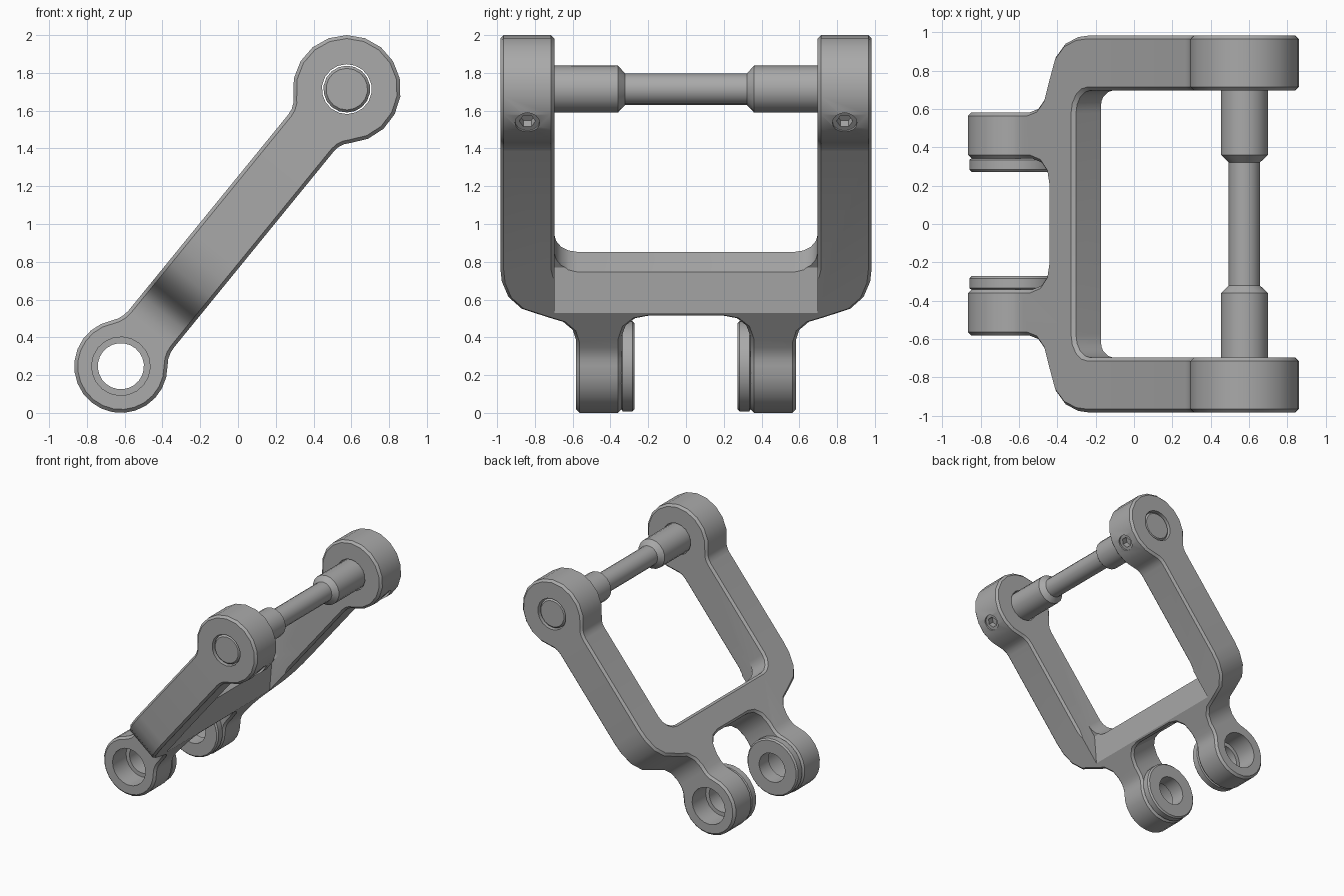
import bpy, bmesh, math
from mathutils import Vector

cube = bpy.data.objects.get("Cube")
if cube:
    bpy.data.objects.remove(cube, do_unlink=True)

grey = bpy.data.materials.new("machined grey")
grey.use_nodes = True
grey.diffuse_color = (0.4, 0.4, 0.4, 1)
grey.node_tree.nodes["Principled BSDF"].inputs["Base Color"].default_value = (0.4, 0.4, 0.4, 1)

# Tilted frame: u runs from the lower eyes to the upper bosses, v is square to it
LOW, HIGH = Vector((-0.62, 0, 0.247)), Vector((0.576, 0, 1.714))
LENGTH = (HIGH - LOW).length
U = (HIGH - LOW).normalized()
V = Vector((-U.z, 0, U.x))
Y = Vector((0, 1, 0))
EYE, BOSS, HALF = 0.247, 0.286, 0.155


def make(name, bm):
    bmesh.ops.recalc_face_normals(bm, faces=bm.faces)
    mesh = bpy.data.meshes.new(name)
    bm.to_mesh(mesh)
    bm.free()
    mesh.materials.append(grey)
    ob = bpy.data.objects.new(name, mesh)
    bpy.context.collection.objects.link(ob)
    return ob


def prism(name, points, a, b, axis, lo, hi, origin=LOW):
    """Outline in the a-b plane, extruded along axis from lo to hi."""
    bm = bmesh.new()
    face = bm.faces.new([bm.verts.new(origin + a * p + b * q + axis * lo) for p, q in points])
    new = bmesh.ops.extrude_face_region(bm, geom=[face])["geom"]
    bmesh.ops.translate(bm, vec=axis * (hi - lo),
                        verts=[g for g in new if isinstance(g, bmesh.types.BMVert)])
    return make(name, bm)


def lathe(name, profile, centre, steps, closed=False):
    """Turn (radius, y) points about a line along y."""
    bm = bmesh.new()
    vs = [bm.verts.new(centre + U * r + Y * y) for r, y in profile]
    edges = [bm.edges.new(pair) for pair in zip(vs, vs[1:])]
    if closed:
        edges.append(bm.edges.new((vs[-1], vs[0])))
    bmesh.ops.spin(bm, geom=vs + edges, cent=centre, axis=Y, angle=math.tau, steps=steps)
    bmesh.ops.remove_doubles(bm, verts=bm.verts, dist=0.0005)
    return make(name, bm)


def arc(cu, cv, r, start, end, n):
    return [(cu + r * math.cos(start + (end - start) * i / n),
             cv + r * math.sin(start + (end - start) * i / n)) for i in range(n + 1)]


def circle(r, n):
    return arc(0, 0, r, 0, math.tau * (n - 1) / n, n - 1)


def modify(ob, kind, **settings):
    mod = ob.modifiers.new(kind.lower(), kind)
    for key, value in settings.items():
        setattr(mod, key, value)
    bpy.context.view_layer.objects.active = ob
    bpy.ops.object.modifier_apply(modifier=mod.name)


def combine(ob, other, operation):
    other.hide_render = True
    modify(ob, "BOOLEAN", object=other, operation=operation, solver="EXACT")
    bpy.data.objects.remove(other, do_unlink=True)


def smooth(ob):
    bpy.ops.object.select_all(action="DESELECT")
    ob.select_set(True)
    bpy.context.view_layer.objects.active = ob
    bpy.ops.object.shade_smooth_by_angle(angle=math.radians(30))


# Side outline: eye and boss circles blended into a straight arm
def blend(r, fillet):
    along = math.sqrt((r + fillet) ** 2 - (HALF + fillet) ** 2)
    return along, math.atan2(HALF + fillet, along)


eye_u, eye_a = blend(EYE, 0.15)
boss_u, boss_a = blend(BOSS, 0.12)
half = arc(0, 0, EYE, math.pi, eye_a, 9)
half += arc(eye_u, HALF + 0.15, 0.15, eye_a - math.pi, -math.pi / 2, 3)
half += arc(LENGTH - boss_u, HALF + 0.12, 0.12, -math.pi / 2, -boss_a, 3)
half += arc(LENGTH, 0, BOSS, math.pi - boss_a, 0, 7)[1:]
side = half + [(u, -v) for u, v in half[-2:0:-1]]

# Plan outline: fork with two lugs, as (y, u) from the arch outwards
plan = [(0.2, 0.457), (0.27, 0.44), (0.32, 0.39), (0.342, 0.31), (0.342, -0.4),
        (0.582, -0.4), (0.582, 0.29), (0.6, 0.36), (0.65, 0.415), (0.74, 0.45),
        (0.87, 0.505), (0.94, 0.585), (0.975, 0.69), (0.983, 0.78),
        (0.983, 2.4), (0.697, 2.4)]
plan += arc(0.577, 0.79, 0.12, 0, -math.pi / 2, 4)
plan += [(-y, u) for y, u in reversed(plan)]

fork = prism("fork", side, U, V, Y, -1.1, 1.1)
combine(fork, prism("plan_cutter", plan, Y, U, V, -0.5, 0.5), "INTERSECT")
modify(fork, "BEVEL", width=0.018, segments=1, limit_method="ANGLE",
       angle_limit=math.radians(40))

# Sloping cut under the crossbar
wedge = [(0.49, -0.155), (0.69, -0.018), (1.0, -0.018), (1.0, -0.3), (0.49, -0.3)]
combine(fork, prism("wedge_cutter", wedge, U, V, Y, -0.697, 0.697), "DIFFERENCE")

# Bores through the eyes and bosses
combine(fork, prism("eye_cutter", circle(0.155, 20), U, V, Y, -1.2, 1.2), "DIFFERENCE")
combine(fork, prism("boss_cutter", circle(0.132, 18), U, V, Y, -1.2, 1.2, HIGH), "DIFFERENCE")

# Set screw recesses with hexagon sockets under the bosses
for s in (-1, 1):
    spot = HIGH + Y * s * 0.84
    for r, n, depth in ((0.065, 16, 0.018), (0.043, 6, 0.07)):
        combine(fork, prism("screw_cutter", circle(r, n), Y, U, V, -0.4, depth - BOSS, spot),
                "DIFFERENCE")
smooth(fork)

# Flanged bushings on the inner faces of the eyes
ring = [(0.122, 0.272), (0.228, 0.272), (0.24, 0.284), (0.24, 0.335), (0.225, 0.345),
        (0.157, 0.345), (0.157, 0.40), (0.122, 0.40)]
for s, label in ((1, "back"), (-1, "front")):
    smooth(lathe(label + "_bushing", [(r, s * y) for r, y in ring], LOW, 24, True))

# Cross pin with a thin waist
pin = [(0, 0.975), (0.11, 0.975), (0.124, 0.96), (0.124, 0.36), (0.083, 0.322)]
pin += [(r, -y) for r, y in reversed(pin)]
smooth(lathe("cross_pin", pin, HIGH, 18))
